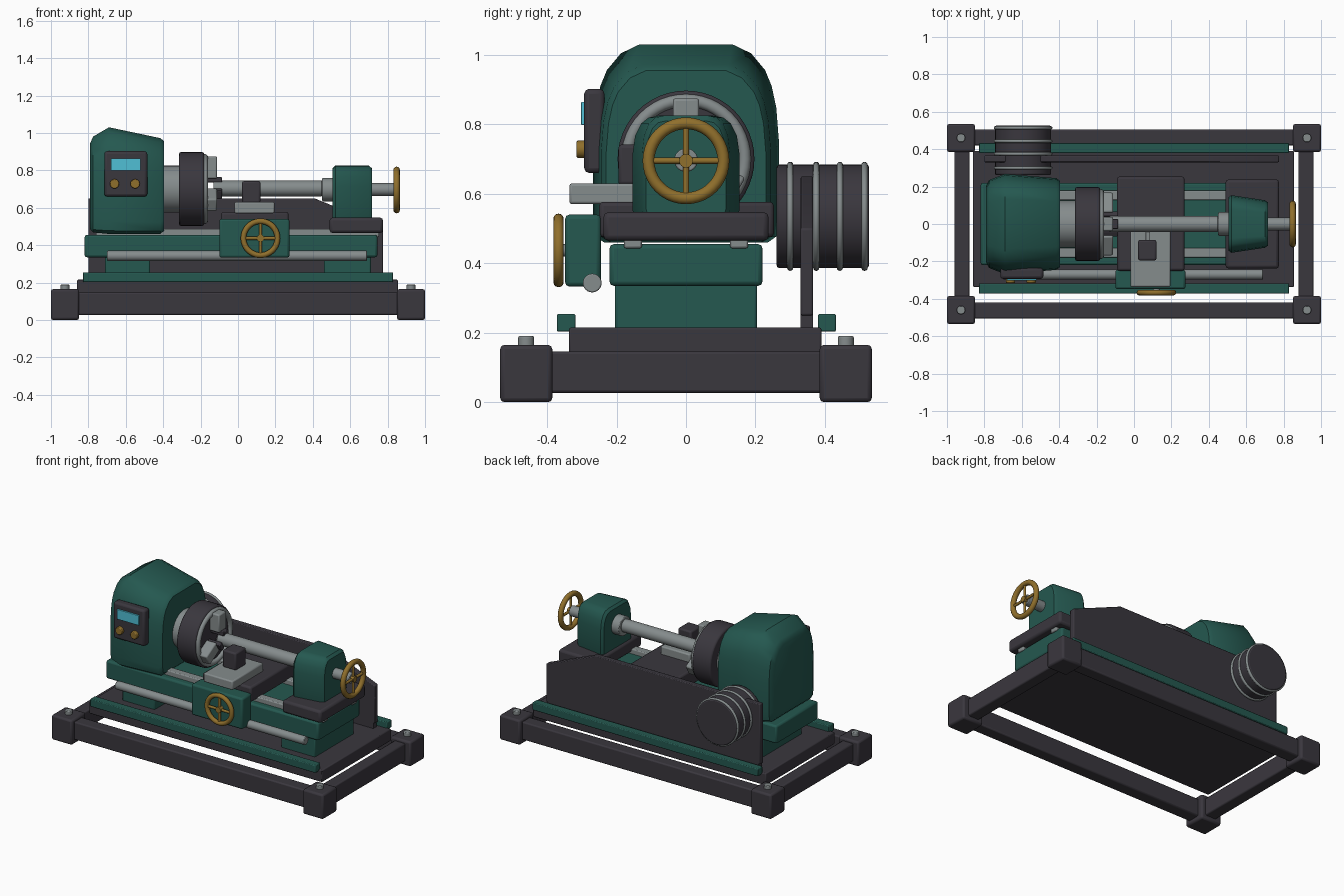
import bpy, bmesh, math
from mathutils import Vector, Matrix

if "Cube" in bpy.data.objects:
    bpy.data.objects.remove(bpy.data.objects["Cube"])


def mat(name, rgb):
    m = bpy.data.materials.new(name)
    m.diffuse_color = (*rgb, 1)
    m.use_nodes = True
    m.node_tree.nodes["Principled BSDF"].inputs["Base Color"].default_value = m.diffuse_color
    return m


GREEN = mat("machine green", (0.018, 0.098, 0.080))
DARK = mat("charcoal", (0.042, 0.038, 0.048))
STEEL = mat("steel grey", (0.235, 0.262, 0.265))
GOLD = mat("brass", (0.28, 0.16, 0.025))
CYAN = mat("screen cyan", (0.08, 0.52, 0.66))
AXIS = {"x": (0, math.pi / 2, 0), "y": (math.pi / 2, 0, 0), "z": (0, 0, 0)}


def finish(ob, name, m, bevel=0.0):
    ob.name = name
    ob.data.name = name
    ob.data.materials.append(m)
    bpy.ops.object.select_all(action="DESELECT")
    ob.select_set(True)
    bpy.context.view_layer.objects.active = ob
    bpy.ops.object.shade_smooth_by_angle(angle=math.radians(40))
    if bevel:
        b = ob.modifiers.new("bevel", "BEVEL")
        b.width, b.segments, b.limit_method = bevel, 2, "ANGLE"
        b.angle_limit = math.radians(40)
    return ob


def from_bm(bm, name, m, bevel=0.0):
    bmesh.ops.recalc_face_normals(bm, faces=bm.faces)
    me = bpy.data.meshes.new(name)
    bm.to_mesh(me)
    bm.free()
    ob = bpy.data.objects.new(name, me)
    bpy.context.collection.objects.link(ob)
    return finish(ob, name, m, bevel)


def box(name, x, y, z, m, bevel=0.01, spin=None):
    """Box from (min, max) ranges, optionally transformed by a matrix."""
    bm = bmesh.new()
    bmesh.ops.create_cube(bm, size=1)
    for v in bm.verts:
        v.co = Vector([(r[0] + r[1]) / 2 + c * (r[1] - r[0]) for r, c in zip((x, y, z), v.co)])
    if spin:
        bm.transform(spin)
    return from_bm(bm, name, m, bevel)


def cyl(name, axis, c, r, length, m, bevel=0.0, n=32):
    bpy.ops.mesh.primitive_cylinder_add(vertices=n, radius=r, depth=length, location=c, rotation=AXIS[axis])
    return finish(bpy.context.object, name, m, bevel)


def ring(name, axis, c, r, thick, m, n=40):
    bpy.ops.mesh.primitive_torus_add(major_radius=r, minor_radius=thick, major_segments=n,
                                     minor_segments=12, location=c, rotation=AXIS[axis])
    return finish(bpy.context.object, name, m)


def loft(name, half, sections, m, bevel=0.0):
    """Mirror a half outline (width, height fractions) and skin it along x."""
    outline = half + [(-w, t) for w, t in reversed(half)]
    bm = bmesh.new()
    rings = [[bm.verts.new((x, w * hw, lo + t * (hi - lo))) for w, t in outline]
             for x, hw, lo, hi in sections]
    n = len(outline)
    for a, b in zip(rings, rings[1:]):
        for i in range(n):
            j = (i + 1) % n
            bm.faces.new((a[i], a[j], b[j], b[i]))
    bm.faces.new(rings[0])
    bm.faces.new(rings[-1])
    return from_bm(bm, name, m, bevel)


def handwheel(name, axis, c, r, thick):
    ring(name + "_rim", axis, c, r, thick, GOLD)
    for a in "xyz":
        if a != axis:
            cyl(f"{name}_spoke_{a}", a, c, 0.009, 2 * r, GOLD, n=10)
    cyl(name + "_hub", axis, c, 0.02, 0.03, GOLD, n=16)


# base frame: corner blocks, bolts, rails
for sx in (-1, 1):
    for sy in (-1, 1):
        cx, cy = sx * 0.925, sy * 0.46
        box("corner_block", (cx - .075, cx + .075), (cy - .075, cy + .075), (0, .165), DARK, .012)
        cyl("corner_bolt", "z", (cx, cy, .172), .023, .036, STEEL, .004, 16)
    box("end_rail", (sx * .92 - .04, sx * .92 + .04), (-.42, .42), (.027, .146), DARK, .008)
    box("long_rail", (-.88, .88), (sx * .463 - .042, sx * .463 + .042), (.027, .146), DARK, .008)

# chip tray with green edge strips
box("chip_tray", (-.86, .855), (-.337, .39), (.135, .215), DARK, .006)
box("front_tray_strip", (-.83, .83), (-.372, -.318), (.203, .254), GREEN, .005)
box("back_tray_strip", (-.83, .83), (.38, .432), (.203, .254), GREEN, .005)

# backsplash plate with sloping right end
bm = bmesh.new()
pts = [(-.8, .25), (.775, .25), (.775, .5), (.41, .65), (-.8, .65)]
face = bm.faces.new([bm.verts.new((x, .33, z)) for x, z in pts])
ext = bmesh.ops.extrude_face_region(bm, geom=[face])["geom"]
bmesh.ops.translate(bm, vec=(0, .036, 0), verts=[v for v in ext if isinstance(v, bmesh.types.BMVert)])
from_bm(bm, "backsplash", DARK, .005)
box("backsplash_foot", (-.79, .765), (.33, .366), (.2, .255), DARK, 0)

# bed, feet, ways and lead screw
box("left_bed_foot", (-.71, -.47), (-.205, .205), (.205, .345), GREEN, .008)
box("right_bed_foot", (.46, .71), (-.205, .205), (.205, .345), GREEN, .008)
box("bed", (-.82, .745), (-.22, .22), (.335, .455), GREEN, .012)
for s in (-1, 1):
    box("bed_way", (-.76, .755), (s * .153 - .026, s * .153 + .026), (.443, .487), STEEL, .006)
cyl("lead_screw", "x", (-.005, -.27, .343), .027, 1.39, STEEL, .004, 24)

# headstock housing
head_half = [(.88, 0), (.97, .03), (1, .12), (1, .5), (.97, .68), (.92, .79), (.85, .87), (.7, .955), (.5, 1)]
loft("headstock", head_half,
     [(-.79, .205, .485, .945), (-.775, .235, .468, .98), (-.69, .268, .46, 1.03),
      (-.415, .245, .46, .972), (-.395, .23, .478, .955)], GREEN)

# control panel
box("control_panel", (-.715, -.485), (-.293, -.235), (.66, .902), DARK, .014)
box("display_screen", (-.68, -.52), (-.302, -.288), (.798, .864), CYAN, .002)
for x in (-.66, -.55):
    cyl("control_knob", "y", (x, -.302, .728), .025, .026, GOLD, .004, 20)

# spindle nose and chuck
C = Vector((0, 0, .7))
cyl("spindle_nose", "x", (-.36, 0, .7), .125, .12, STEEL, .006, 40)
cyl("chuck_body", "x", (-.248, 0, .7), .197, .135, DARK, .01, 48)
ring("chuck_face_ring", "x", (-.178, 0, .7), .169, .018, STEEL, 48)
for i in range(3):
    spin = Matrix.Translation(C) @ Matrix.Rotation(i * math.tau / 3, 4, "X")
    box("chuck_jaw", (-.19, -.112), (-.038, .038), (.055, .175), STEEL, .008, spin)
    box("jaw_grip", (-.185, -.086), (-.026, .026), (.036, .064), DARK, .004, spin)

# workpiece bar, quill and tailstock
cyl("workpiece_bar", "x", (.16, 0, .703), .042, .58, STEEL, .004)
cyl("quill_collar", "x", (.485, 0, .697), .063, .07, STEEL, .005)
box("tailstock_base", (.49, .775), (-.238, .238), (.465, .547), DARK, .015)
tail_half = [(.96, 0), (1, .06), (1, .62), (.95, .8), (.84, .92), (.7, .98), (.5, 1)]
loft("tailstock", tail_half,
     [(.505, .142, .54, .81), (.52, .154, .535, .825), (.7, .127, .535, .825), (.717, .115, .54, .81)], GREEN)
cyl("tailstock_shaft", "x", (.77, 0, .697), .034, .14, STEEL, .004, 24)
handwheel("tailstock_wheel", "x", (.848, 0, .695), .108, .017)

# carriage: saddle, apron, cross slide and tool post
box("saddle", (-.09, .27), (-.25, .253), (.475, .577), DARK, .012)
box("apron", (-.1, .275), (-.348, -.245), (.333, .54), GREEN, .012)
box("cross_slide", (-.02, .195), (-.336, -.01), (.57, .63), STEEL, .008)
box("tool_post", (.022, .12), (-.195, -.085), (.625, .742), DARK, .01)
box("tool_bit", (.062, .086), (-.1, -.036), (.675, .7), STEEL, .003)
cyl("apron_wheel_shaft", "y", (.12, -.355, .437), .018, .03, STEEL, 0, 16)
handwheel("apron_wheel", "y", (.12, -.367, .437), .091, .015)

# motor with cooling rings
cyl("motor", "y", (-.593, .394, .535), .149, .266, DARK, .008, 48)
for y in (.3, .375, .443, .514):
    ring("motor_ring", "y", (-.593, y, .535), .148, .009, STEEL, 48)
